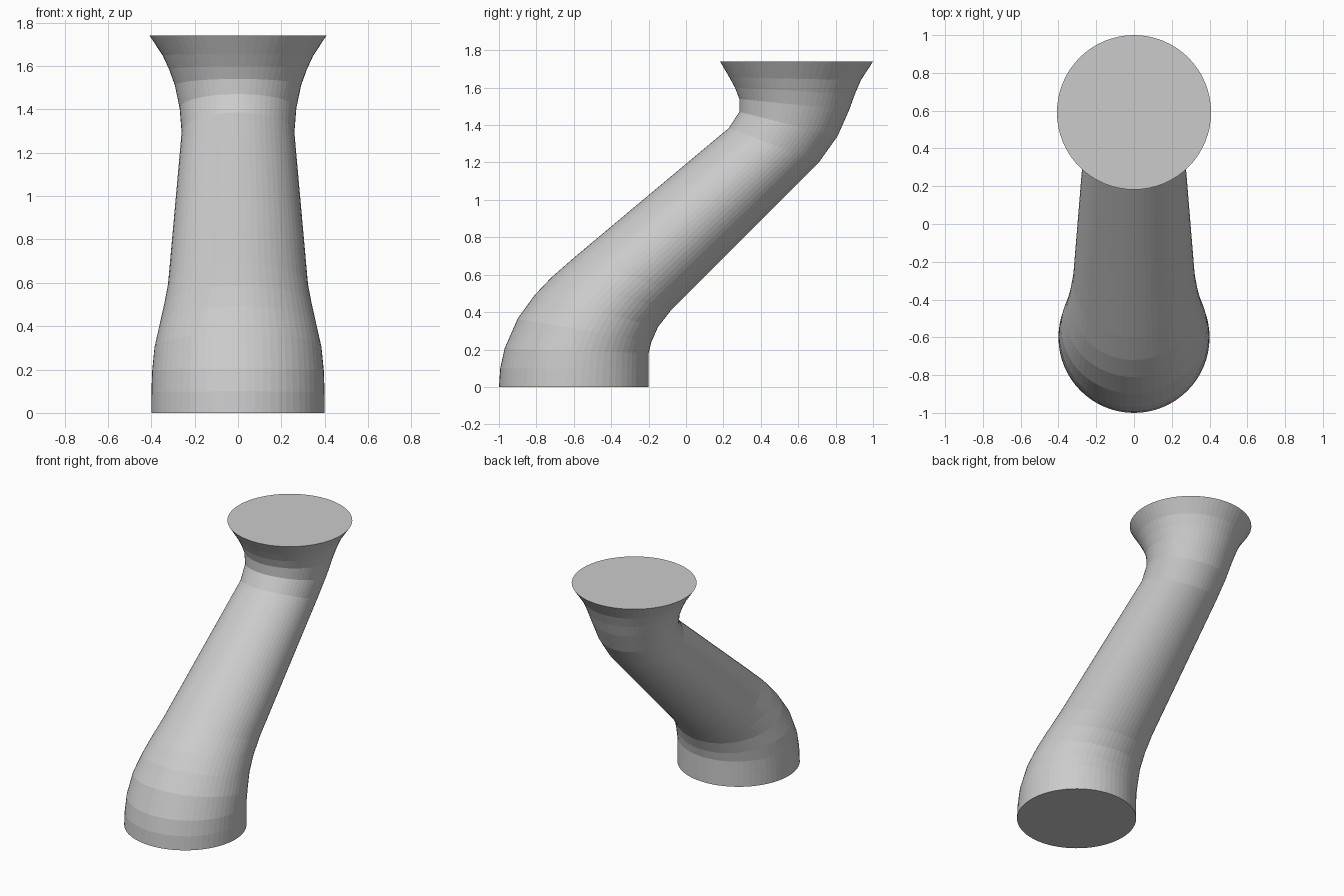
import bpy, bmesh, math

if "Cube" in bpy.data.objects:
    bpy.data.objects.remove(bpy.data.objects["Cube"])

SIDES = 64
# Cross-sections: front edge (y, z), back edge (y, z), half width in x
SECTIONS = [
    (-1.00, 0.00, -0.20, 0.00, 0.400),
    (-0.993, 0.10, -0.20, 0.09, 0.399),
    (-0.97, 0.205, -0.20, 0.18, 0.396),
    (-0.90, 0.365, -0.185, 0.24, 0.385),
    (-0.81, 0.49, -0.15, 0.32, 0.362),
    (-0.72, 0.585, -0.08, 0.41, 0.341),
    (-0.60, 0.69, 0.00, 0.49, 0.323),
    (0.23, 1.385, 0.71, 1.20, 0.260),
    (0.285, 1.47, 0.81, 1.34, 0.269),
    (0.285, 1.54, 0.872, 1.48, 0.291),
    (0.262, 1.60, 0.903, 1.565, 0.317),
    (0.232, 1.655, 0.935, 1.64, 0.347),
    (0.182, 1.74, 1.00, 1.74, 0.408),
]


def section_ring(bm, y0, z0, y1, z1, rx):
    """Tilted ellipse spanning the front and back edge points."""
    ring = []
    for i in range(SIDES):
        a = math.tau * i / SIDES
        t = (1 + math.sin(a)) / 2
        ring.append(bm.verts.new((rx * math.cos(a), y0 + (y1 - y0) * t, z0 + (z1 - z0) * t)))
    return ring


# Curved offset duct lofted through the sections
bm = bmesh.new()
rings = [section_ring(bm, *s) for s in SECTIONS]
for low, high in zip(rings, rings[1:]):
    for i in range(SIDES):
        j = (i + 1) % SIDES
        bm.faces.new((low[i], low[j], high[j], high[i]))

# Flat end caps
bm.faces.new(rings[0][::-1])
bm.faces.new(rings[-1])
bmesh.ops.recalc_face_normals(bm, faces=bm.faces[:])

mesh = bpy.data.meshes.new("flared_duct")
bm.to_mesh(mesh)
bm.free()
duct = bpy.data.objects.new("flared_duct", mesh)
bpy.context.collection.objects.link(duct)
